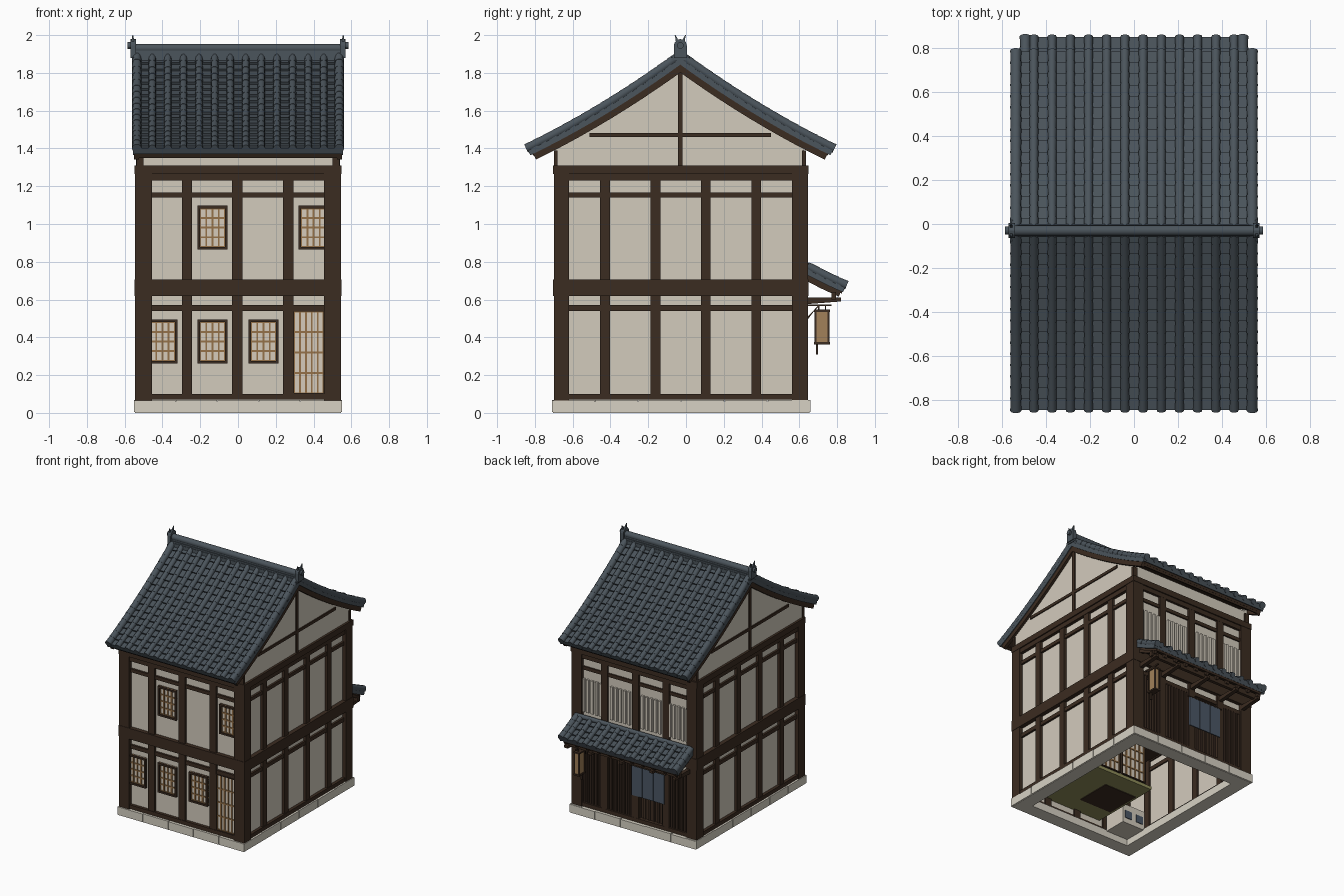
import bpy, bmesh, math

if "Cube" in bpy.data.objects:
    bpy.data.objects.remove(bpy.data.objects["Cube"])

def mat(name, r, g, b):
    m = bpy.data.materials.new(name)
    m.diffuse_color = (r, g, b, 1)
    m.use_nodes = True
    m.node_tree.nodes["Principled BSDF"].inputs["Base Color"].default_value = m.diffuse_color
    return m

WOOD = mat("dark_timber", .044, .025, .015)
PLASTER = mat("cream_plaster", .65, .595, .505)
TILE = mat("slate_tile", .07, .089, .106)
STONE = mat("pale_stone", .68, .64, .55)
BAR = mat("tan_lattice", .30, .165, .065)
PAPER = mat("window_paper", .67, .60, .50)
CLOTH = mat("blue_cloth", .07, .095, .13)
MATTING = mat("olive_matting", .27, .26, .10)
LAMP = mat("lantern_paper", .36, .22, .10)
SLAT = mat("brown_slat", .05, .028, .018)

def obj(name, m, solids, smooth=False):
    """One object from solids; a solid is a list of rings, joined and capped."""
    bm = bmesh.new()
    for rings in solids:
        vs = [[bm.verts.new(p) for p in r] for r in rings]
        n = len(vs[0])
        for a, b in zip(vs, vs[1:]):
            for i in range(n):
                bm.faces.new((a[i], a[(i + 1) % n], b[(i + 1) % n], b[i]))
        bm.faces.new(vs[0])
        bm.faces.new(vs[-1])
    bmesh.ops.recalc_face_normals(bm, faces=bm.faces)
    me = bpy.data.meshes.new(name)
    bm.to_mesh(me)
    bm.free()
    me.materials.append(m)
    o = bpy.data.objects.new(name, me)
    bpy.context.collection.objects.link(o)
    if smooth:
        bpy.ops.object.select_all(action='DESELECT')
        o.select_set(True)
        bpy.context.view_layer.objects.active = o
        bpy.ops.object.shade_smooth_by_angle(angle=math.radians(45))
    return o

def box(x0, x1, y0, y1, z0, z1):
    return [[(x0, y0, z), (x1, y0, z), (x1, y1, z), (x0, y1, z)] for z in (z0, z1)]

def rod(x0, x1, y, z, r, n=12):
    """Round bar along x."""
    return [[(x, y + r * math.cos(i * math.tau / n), z + r * math.sin(i * math.tau / n)) for i in range(n)]
            for x in (x0, x1)]

def slope(y0, s, z0, a, b):
    """Curved roof line: distance d from the top, offset o along the normal."""
    def f(d, o=0):
        m = -a + 2 * b * d
        k = o / math.hypot(1, m)
        return y0 + s * d - m * s * k, z0 - a * d + b * d * d + k
    return f

def strip(f, x0, x1, ds, lo, hi):
    """Board that follows the roof line between two offsets."""
    return [[(x, *f(d, o)) for x, o in ((x0, lo), (x1, lo), (x1, hi), (x0, hi))] for d in ds]

def roll(f, x, d0, d1, r0, r1, n=10):
    """One round cover tile, slightly wider at its lower end."""
    return [[(x + r * math.cos(i * math.tau / n), *f(d, .006 + r * math.sin(i * math.tau / n)))
             for i in range(n)] for d, r in ((d0, r0), (d1, r1))]

def steps(a, b, n):
    return [a + (b - a) * i / n for i in range(n + 1)]

def tiled(name, f, length, courses, half, rolls):
    ds = steps(0, length, courses)
    pairs = list(zip(ds, ds[1:]))
    pans = []
    for a, b in pairs:
        top, low = strip(f, -half, half, (a,), -.03, -.008)[0], strip(f, -half, half, (b,), -.03, .006)[0]
        pans.append([top, low])
    obj(name + "_pan_tiles", TILE, pans)
    xs = [(i - (rolls - 1) / 2) * .0825 for i in range(rolls)]
    obj(name + "_cover_tiles", TILE, [roll(f, x, a, b + .004, .0185, .0205) for x in xs for a, b in pairs], True)
    obj(name + "_edge_tiles", TILE, [roll(f, s * (half - .012), a, b + .004, .0235, .0255)
                                     for s in (-1, 1) for a, b in pairs], True)
    obj(name + "_edge_skirt", TILE, [strip(f, s * half, s * (half + .008), ds, -.036, .012) for s in (-1, 1)])
    obj(name + "_deck", WOOD, [strip(f, -half + .02, half - .02, [d * .985 for d in ds], -.045, -.03)])

# Stone footing: open ring of blocks
stones = [box(-.545, .545, s0, s1, 0, .06) for s0, s1 in ((-.705, -.60), (.55, .655))]
stones += [box(s * .44, s * .545, -.60, .55, 0, .06) for s in (-1, 1)]
for i in range(5):
    x = -.55 + i * .22
    stones += [box(x + .002, x + .218, y0, y1, .004, .066 + .003 * (i % 2)) for y0, y1 in ((-.71, -.61), (.56, .66))]
for i in range(6):
    y = -.71 + i * 1.37 / 6
    stones += [box(s * .45, s * .55, y + .002, y + .226, .004, .066 + .003 * (i % 2)) for s in (-1, 1)]
obj("footing_stones", STONE, stones)

# Plaster walls
obj("plaster_walls", PLASTER,
    [box(s * .49, s * .515, -.66, .62, .065, 1.31) for s in (-1, 1)] +
    [box(-.5, .5, -.67, -.645, .065, 1.31), box(-.5, .5, .595, .62, .57, 1.31),
     box(-.53, .53, -.69, -.66, 1.31, 1.41), box(-.53, .53, .6, .625, 1.31, 1.41)])

# Timber frame
obj("corner_posts", WOOD, [box(s * .455, s * .545, y0, y1, .065, 1.31)
                           for s in (-1, 1) for y0, y1 in ((-.70, -.62), (.56, .645))])
MX = (-.27, -.005, .265)
MY = (-.428, -.162, .105, .372)
obj("wall_posts", WOOD,
    [box(x - .0275, x + .0275, y0, y1, .07, 1.3) for x in MX for y0, y1 in ((-.69, -.63), (.58, .638))] +
    [box(s * .475, s * .535, y - .026, y + .026, .07, 1.3) for s in (-1, 1) for y in MY])
rails = []
for z0, z1, p in ((.07, .10, .004), (.54, .57, -.004), (.62, .705, .013), (1.14, 1.167, -.004),
                  (1.23, 1.27, .004), (1.265, 1.31, .013)):
    rails += [box(-.535 - p, .535 + p, -.69 - p, -.64, z0, z1), box(-.535 - p, .535 + p, .59, .635 + p, z0, z1)]
    rails += [box(s * .48, s * (.535 + p), -.69 - p, .635 + p, z0, z1) for s in (-1, 1)]
obj("wall_rails", WOOD, rails)

# Front windows and sliding door
frames, sheets, bars = [], [], []
def window(cx, w, z0, z1, y, s, cols, rows, t):
    x0, x1 = cx - w / 2, cx + w / 2
    def b(u0, u1, v0, v1, depth):
        return box(u0, u1, y, y + s * depth, v0, v1)
    frames.extend([b(x0, x0 + t, z0, z1, .022), b(x1 - t, x1, z0, z1, .022),
                   b(x0, x1, z0, z0 + t, .022), b(x0, x1, z1 - t, z1, .022)])
    sheets.append(b(x0, x1, z0, z1, .006))
    for x in steps(x0 + t, x1 - t, cols):
        bars.append(b(x - .005, x + .005, z0, z1, .013))
    for z in steps(z0 + t, z1 - t, rows):
        bars.append(b(x0, x1, z - .005, z + .005, .012))

for cx, z in ((-.135, .865), (.4, .865), (-.4, .262), (-.135, .262), (.135, .262)):
    window(cx, .16, z, z + .232, -.67, -1, 4, 4, .014)
window(.375, .165, .10, .54, -.67, -1, 5, 4, .004)
# Inner paper screens on the raised floor
for cx in (-.05, .18, .4):
    window(cx, .22, .17, .58, -.08, 1, 5, 5, .008)
obj("window_frames", WOOD, frames)
obj("window_paper_sheets", PAPER, sheets)
obj("window_lattice", BAR, bars)

# Back upper slatted windows
BAYS = (-.375, -.137, .13, .375)
obj("upper_slats", PLASTER, [box(c - .085 + i * .0375, c - .065 + i * .0375, .615, .636, .81, 1.07)
                             for c in BAYS for i in range(5)])

# Back ground floor: slatted shopfront, doorway, split curtain
obj("shopfront_boards", WOOD, [box(-.46, .46, .595, .61, .09, .57)])
obj("shopfront_slats", SLAT, [box(c - .105 + i * .023, c - .093 + i * .023, .605, .632, .10, .545)
                              for c in BAYS if c != -.137 for i in range(10)])
obj("door_slats", SLAT, [box(-.24 + i * .04, -.225 + i * .04, .605, .618, .10, .54) for i in range(6)])
obj("door_curtain", CLOTH, [box(-.26 + i * .096, -.17 + i * .096, .638, .644, .275, .505) for i in range(3)])
obj("curtain_rod", WOOD, [rod(-.275, .035, .64, .51, .006, 8)])

# Main roof
for label, s in (("front_roof", -1), ("back_roof", 1)):
    f = slope(-.03, s, 1.888, .73, .152)
    tiled(label, f, .81, 16, .548, 12)
    ds = steps(0, .795, 10)
    obj(label + "_bargeboards", WOOD, [strip(f, q * .525, q * .55, ds, -.07, -.033) for q in (-1, 1)])
    obj(label + "_fascia", WOOD, [strip(f, -.545, .545, (.775, .795), -.06, -.03)])

# Gable walls with their timbers
def gable_top(y):
    d = abs(y + .03)
    return 1.888 - .73 * d + .152 * d * d - .05
obj("gable_plaster", PLASTER, [[[(s * .505, y, 1.3), (s * .53, y, 1.3), (s * .53, y, gable_top(y)),
    (s * .505, y, gable_top(y))] for y in steps(-.69, -.03, 8) + steps(-.03, .625, 8)[1:]] for s in (-1, 1)])
obj("gable_timbers", WOOD, [t for s in (-1, 1) for t in (
    box(s * .5, s * .54, -.042, -.018, 1.3, 1.83), box(s * .5, s * .538, -.51, .45, 1.46, 1.482),
    box(s * .5, s * .538, -.70, -.68, 1.3, 1.39), box(s * .5, s * .538, .615, .635, 1.3, 1.39))])

# Ridge stack and end ornaments
obj("ridge_courses", TILE, [box(-.555, .555, -.06, 0, 1.85, 1.895), box(-.56, .56, -.056, -.004, 1.895, 1.908),
                            box(-.555, .555, -.05, -.01, 1.908, 1.93)])
obj("ridge_cap", TILE, [rod(-.57, .57, -.03, 1.93, .024)], True)
orn = []
for s in (-1, 1):
    orn += [box(s * .54, s * .57, -.064, .004, 1.88, 1.945), rod(s * .54, s * .57, -.03, 1.945, .034),
            rod(s * .57, s * .585, -.03, 1.945, .018), box(s * .53, s * .562, -.078, .018, 1.868, 1.885)]
    for q in (-1, 1):
        y = -.03 + q * .017
        orn.append([[(s * .557 + u * r, y + q * o + v * r, z) for u, v in ((-1, -1), (1, -1), (1, 1), (-1, 1))]
                    for z, r, o in ((1.965, .007, 0), (1.985, .005, .004), (2.0, .002, .011))])
obj("ridge_ornaments", TILE, orn)

# Awning over the shopfront
g = slope(.64, 1, .772, .55, .3)
tiled("awning", g, .205, 4, .505, 12)
obj("awning_top_trim", TILE, [rod(-.5, .5, .65, .778, .017)], True)
obj("awning_rafters", WOOD, [strip(g, x - .012, x + .012, (0, .1, .195), -.066, -.045) for x in steps(-.48, .48, 10)])
obj("awning_purlin", WOOD, [box(-.5, .5, .77, .795, .60, .64)])
obj("awning_brackets", WOOD, [[[(x + q * .015, .63, .575), (x + q * .015, .82, .59), (x + q * .015, .82, .61),
    (x + q * .015, .63, .61)] for q in (-1, 1)] for x in (-.47, -.27, -.005, .265, .47)])

# Hanging lantern
obj("lantern_shade", LAMP, [box(.402, .438, .685, .755, .372, .538)])
obj("lantern_frame", WOOD,
    [box(x, x + .008, y, y + .01, .365, .545) for x in (.398, .434) for y in (.681, .749)] +
    [box(.395, .445, .678, .762, z, z + .012) for z in (.362, .535)] +
    [box(.415, .425, .63, .77, .565, .575), box(.416, .424, .70, .706, .545, .57), box(.416, .424, .735, .741, .545, .57),
     box(.414, .426, .687, .699, .31, .365),
     [[(x, .645, .495), (x, .70, .568), (x, .71, .568), (x, .645, .51)] for x in (.416, .424)]])

# Interior seen through the open base
obj("matting_floor", MATTING, [box(-.22, .49, -.645, -.07, .145, .17)])
obj("floor_hatch", WOOD, [box(-.2, .08, -.5, -.22, .14, .146)])
obj("upper_floor", WOOD, [box(-.49, .49, -.645, .6, .63, .66)])
obj("stove", PLASTER, [box(-.45, -.25, -.6, -.42, .05, .2)])
obj("stove_mouths", CLOTH, [box(x, x + .06, -.42, -.415, .09, .15) for x in (-.43, -.33)])
